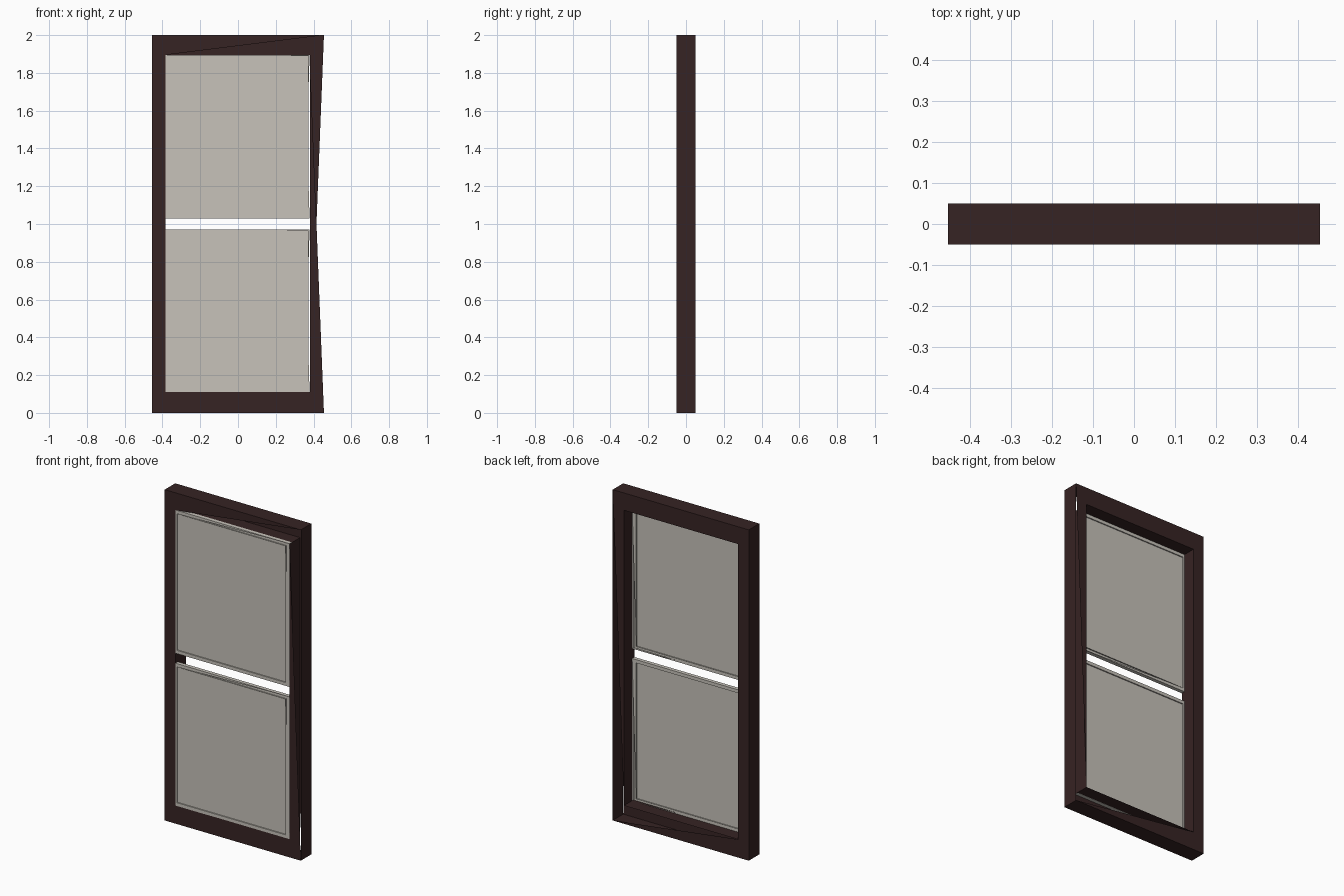
import bpy, bmesh

if "Cube" in bpy.data.objects:
    bpy.data.objects.remove(bpy.data.objects["Cube"])


def material(name, rgb):
    m = bpy.data.materials.new(name)
    m.diffuse_color = (*rgb, 1.0)
    m.use_nodes = True
    m.node_tree.nodes["Principled BSDF"].inputs["Base Color"].default_value = m.diffuse_color
    return m


BROWN = material("dark_brown_wood", (0.037, 0.017, 0.017))
PALE = material("pale_glass", (0.57, 0.54, 0.49))


def add_object(name, bm, mat):
    bmesh.ops.recalc_face_normals(bm, faces=bm.faces)
    me = bpy.data.meshes.new(name)
    bm.to_mesh(me)
    bm.free()
    me.materials.append(mat)
    ob = bpy.data.objects.new(name, me)
    bpy.context.collection.objects.link(ob)
    return ob


def corners(r):
    # top left, top right, bottom right, bottom left
    x0, x1, z0, z1 = r
    return [(x0, z1), (x1, z1), (x1, z0), (x0, z0)]


def open_ring(name, outer, inner, y0, y1, mat):
    """Hollow rectangular frame whose front and back each lack two corner triangles."""
    bm = bmesh.new()
    ring = lambda r, y: [bm.verts.new((x, y, z)) for x, z in corners(r)]
    fo, fi, bo, bi = ring(outer, y0), ring(inner, y0), ring(outer, y1), ring(inner, y1)
    # outer edge and inner reveal
    for i in range(4):
        j = (i + 1) % 4
        bm.faces.new((fo[i], fo[j], bo[j], bo[i]))
        bm.faces.new((fi[i], bi[i], bi[j], fi[j]))
    # front and back rims, the gap turning about the upper / lower right corner
    for o, n, (a, b, c, d) in ((fo, fi, (0, 1, 2, 3)), (bo, bi, (3, 2, 1, 0))):
        bm.faces.new((o[c], o[d], n[d], n[c]))
        bm.faces.new((o[d], o[a], n[a], n[d]))
        bm.faces.new((o[a], o[b], n[a]))
        bm.faces.new((n[b], o[c], n[c]))
    return add_object(name, bm, mat)


def box(name, r, y0, y1, mat):
    bm = bmesh.new()
    bmesh.ops.create_cube(bm, size=1)
    x0, x1, z0, z1 = r
    for v in bm.verts:
        v.co = (x1 if v.co.x > 0 else x0,
                y1 if v.co.y > 0 else y0,
                z1 if v.co.z > 0 else z0)
    return add_object(name, bm, mat)


# Main window frame
open_ring("window_frame", (-0.455, 0.455, 0, 2), (-0.383, 0.38, 0.11, 1.895),
          -0.05, 0.05, BROWN)

# Two sashes, each a thin rim holding a slightly recessed pane
for label, z0, z1 in (("lower", 0.109, 0.97), ("upper", 1.03, 1.896)):
    x0, x1, w = -0.383, 0.379, 0.02
    inner = (x0 + w * 0.5, x1 - w * 1.3, z0 + w, z1 - w)
    open_ring(label + "_sash_rim", (x0, x1, z0, z1), inner, -0.05, -0.027, PALE)
    pane = (x0 + 0.003, x1 - 0.006, z0 + 0.004, z1 - 0.004)
    box(label + "_pane", pane, -0.043, -0.034, PALE)
